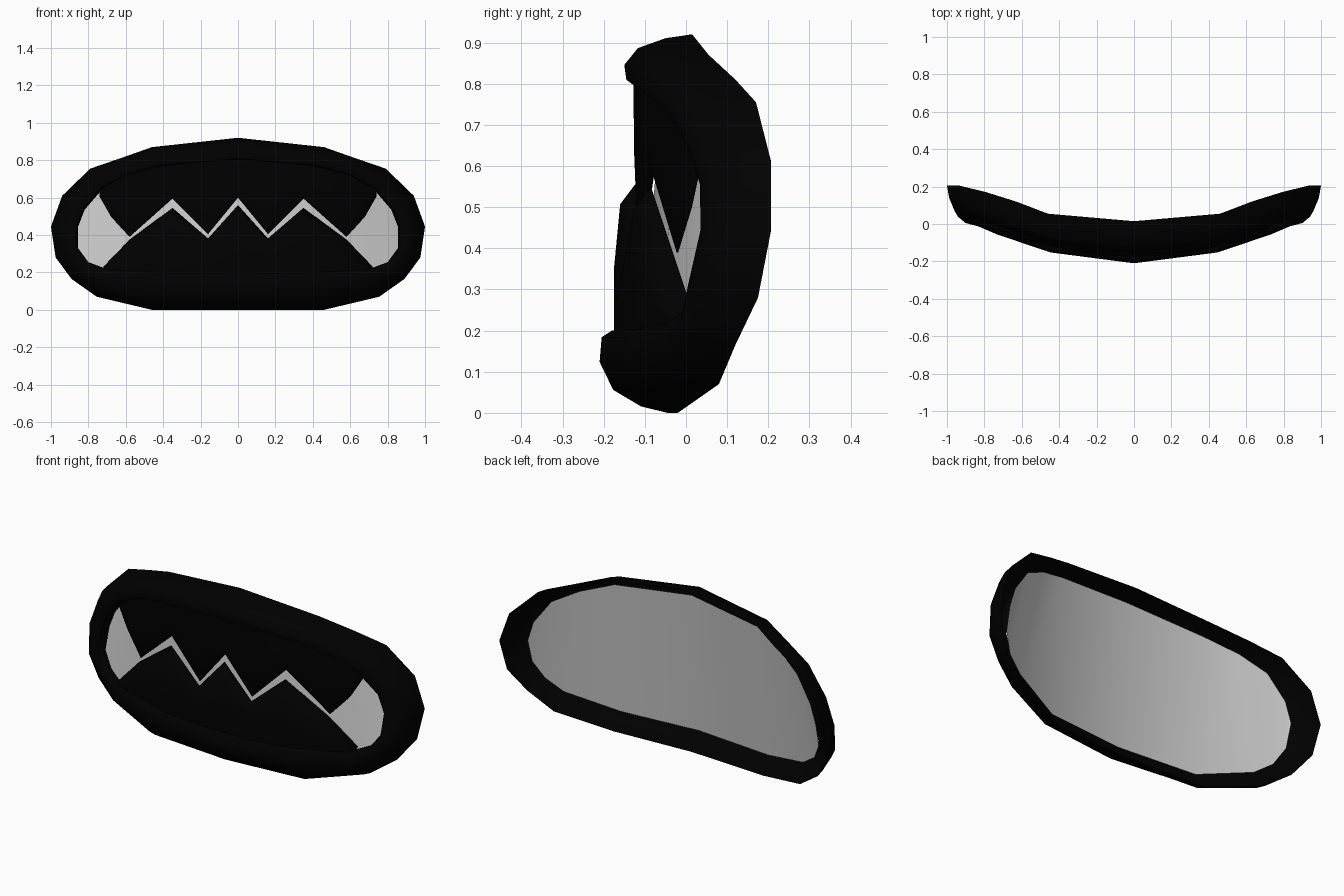
import bpy, bmesh

if "Cube" in bpy.data.objects:
    bpy.data.objects.remove(bpy.data.objects["Cube"])

def material(name, v):
    m = bpy.data.materials.new(name)
    m.diffuse_color = (v, v, v, 1)
    m.use_nodes = True
    m.node_tree.nodes["Principled BSDF"].inputs["Base Color"].default_value = m.diffuse_color
    return m

black = material("black", 0.0)

def finish(name, bm, mat, angle):
    bmesh.ops.recalc_face_normals(bm, faces=bm.faces)
    me = bpy.data.meshes.new(name)
    bm.to_mesh(me)
    bm.free()
    ob = bpy.data.objects.new(name, me)
    bpy.context.collection.objects.link(ob)
    if mat:
        me.materials.append(mat)
    bpy.ops.object.select_all(action='DESELECT')
    ob.select_set(True)
    bpy.context.view_layer.objects.active = ob
    bpy.ops.object.shade_smooth_by_angle(angle=angle)

def skin(name, rows, ring, mat=None, angle=1.0):
    """ring=True: open sections round a closed path; else closed sections, capped."""
    bm = bmesh.new()
    rows = [[bm.verts.new(p) for p in row] for row in rows]
    n, m = len(rows[0]), len(rows)
    for i in range(m if ring else m - 1):
        a, b = rows[i], rows[(i + 1) % m]
        for j in range(n - 1 if ring else n):
            k = (j + 1) % n
            bm.faces.new((a[j], a[k], b[k], b[j]))
    if not ring:
        bm.faces.new(rows[0])
        bm.faces.new(rows[-1])
    finish(name, bm, mat, angle)

def interp(pts, x):
    for (x0, z0), (x1, z1) in zip(pts, pts[1:]):
        if x0 <= x <= x1:
            return z0 + (z1 - z0) * (x - x0) / (x1 - x0)
    return pts[-1][1]

# Lip stations, top centre round to bottom centre (right half)
outer = [(0, .92), (.46, .87), (.63, .81), (.79, .755), (.94, .61), (1, .445),
         (.975, .28), (.89, .165), (.755, .07), (.46, 0), (0, 0)]
inner = [(0, .80), (.42, .765), (.6, .715), (.73, .64), (.82, .535), (.855, .445),
         (.855, .33), (.80, .255), (.72, .225), (.44, .2), (0, .2)]
back = [.015, .055, .12, .17, .207, .207, .175, .12, .08, -.02, -.045]
depth = [1, .95, 1, 1.05, 1.05, 1.04, 1.03, .8, .82, .8, 1]
profile = [(0, 0), (.08, .065), (.28, .132), (.62, .165), (.92, .16), (1, .135), (1, .11)]

def point(i, s, u, v):
    (ox, oz), (ix, iz) = outer[i], inner[i]
    return (s * (ox + (ix - ox) * u), back[i] - v * depth[i], oz + (iz - oz) * u)

# Lip: hollow shell, open at the rear
stations = [(i, 1) for i in range(11)] + [(i, -1) for i in range(9, 0, -1)]
skin("lip_ring", [[point(i, s, u, v) for u, v in profile] for i, s in stations], True, black)

# Back panel set just behind the lip opening
reach = [.45, .45, .5, .6, .75, .8, .8, .7, .6, .45, .45]
inset = [.065] * 4 + [.08] * 4 + [.07] * 3
bm = bmesh.new()
def column(i, s):
    return [bm.verts.new(point(k, s, reach[k], inset[k])) for k in (i, 10 - i)]
cols = [column(i, -1) for i in range(4, 0, -1)] + [column(i, 1) for i in range(5)]
for a, b in zip(cols, cols[1:]):
    bm.faces.new((a[0], a[1], b[1], b[0]))
for s, end in ((-1, cols[0]), (1, cols[-1])):
    bm.faces.new((end[0], end[1], bm.verts.new(point(5, s, reach[5], inset[5]))))
finish("mouth_back", bm, None, 1.0)

# Zigzag teeth rows, curved back towards the mouth corners
def teeth(name, edge, root, y_root, y_face, y_edge):
    pts = [(-x, z) for x, z in reversed(edge[1:])] + edge
    loops = []
    for x, ze in pts:
        zr = interp(root, abs(x))
        c = .265 * x * x
        h = ze - zr
        loops.append([(x, y + c, zr + h * t) for t, y in
                      ((0, y_root + .01), (0, y_root), (.45, y_root), (.86, y_face),
                       (1, y_edge), (1, y_edge + .004))])
    skin(name, loops, False, black, .9)

teeth("upper_teeth",
      [(0, .60), (.16, .405), (.35, .595), (.58, .39), (.68, .5), (.74, .605)],
      [(0, .815), (.42, .78), (.6, .73), (.75, .65)], -.127, -.126, -.112)
teeth("lower_teeth",
      [(0, .56), (.16, .382), (.35, .545), (.58, .375), (.72, .23)],
      [(0, .18), (.44, .18), (.75, .205)], -.175, -.16, -.12)
